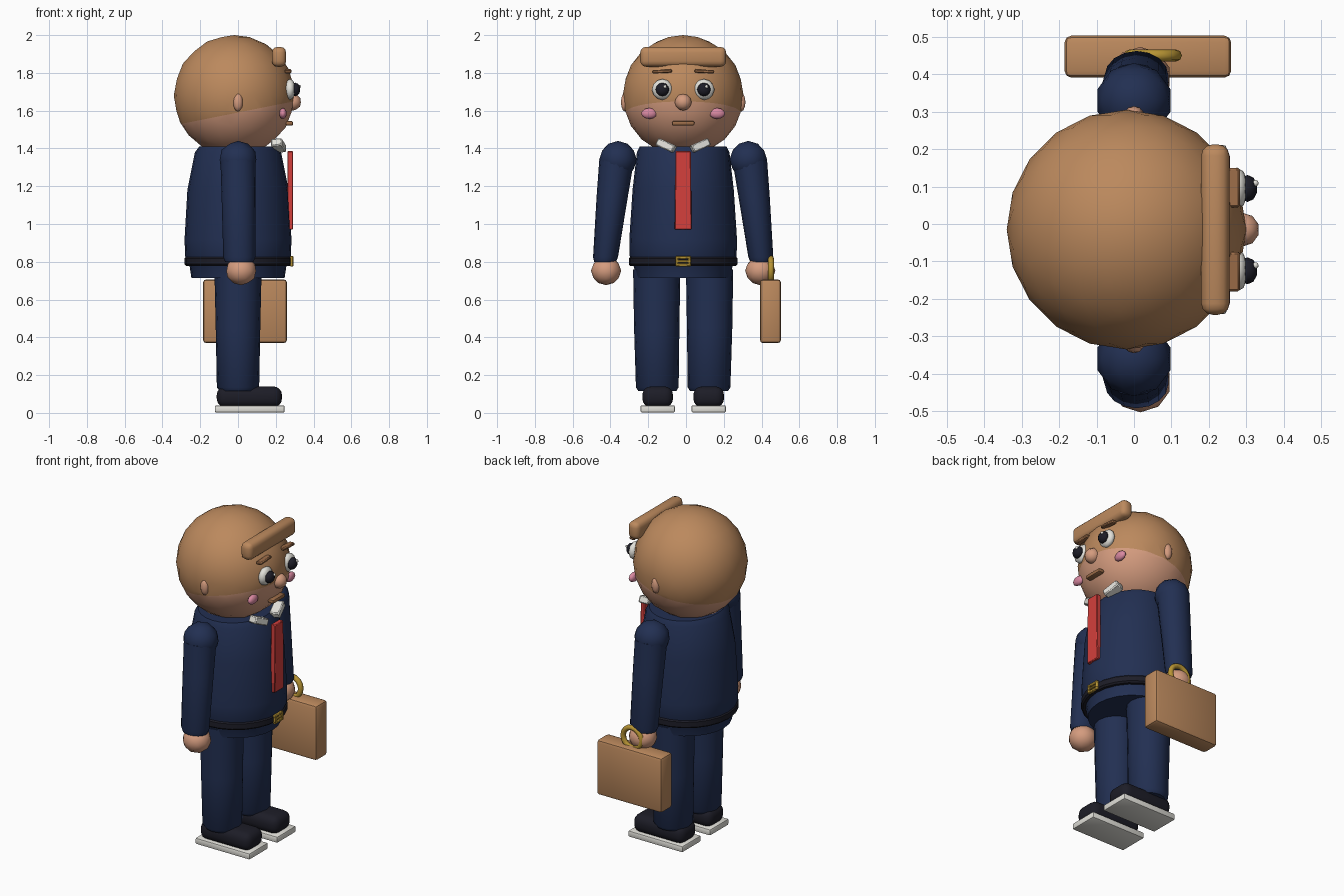
import bpy, bmesh, math
from mathutils import Matrix, Vector

if "Cube" in bpy.data.objects:
    bpy.data.objects.remove(bpy.data.objects["Cube"])

C = -0.015  # symmetry line of the figure (it faces +x)

def mat(name, r, g, b):
    m = bpy.data.materials.new(name)
    m.diffuse_color = (r, g, b, 1)
    m.use_nodes = True
    m.node_tree.nodes["Principled BSDF"].inputs["Base Color"].default_value = m.diffuse_color
    return m

NAVY = mat("navy cloth", 0.016, 0.029, 0.085)
TAN = mat("tan", 0.50, 0.25, 0.11)
BROWN = mat("dark tan", 0.33, 0.15, 0.065)
SKIN = mat("skin", 0.66, 0.33, 0.21)
RED = mat("red", 0.66, 0.05, 0.045)
BLACK = mat("black", 0.012, 0.012, 0.02)
WHITE = mat("white", 0.76, 0.75, 0.70)
GOLD = mat("gold", 0.48, 0.30, 0.035)
PINK = mat("pink", 0.70, 0.25, 0.36)

def finish(name, bm, *mats, angle=40):
    bmesh.ops.recalc_face_normals(bm, faces=bm.faces)
    me = bpy.data.meshes.new(name)
    bm.to_mesh(me)
    bm.free()
    for m in mats:
        me.materials.append(m)
    for p in me.polygons:
        p.use_smooth = True
    me.set_sharp_from_angle(angle=math.radians(angle))
    ob = bpy.data.objects.new(name, me)
    bpy.context.collection.objects.link(ob)
    return ob

def place(loc, scale=(1, 1, 1), rot=None):
    m = Matrix.Translation(loc)
    if rot:
        m = m @ rot
    return m @ Matrix.Diagonal((*scale, 1))

def ball(name, loc, radii, m, sub=2):
    bm = bmesh.new()
    bmesh.ops.create_icosphere(bm, subdivisions=sub, radius=1, matrix=place(loc, radii))
    return finish(name, bm, m, angle=60)

def box(name, loc, size, m, bevel=0.01, seg=2, rot=None, taper=1):
    bm = bmesh.new()
    bmesh.ops.create_cube(bm, size=1, matrix=place((0, 0, 0), size))
    for v in bm.verts:
        if v.co.z > 0:
            v.co.y *= taper
    if bevel:
        bmesh.ops.bevel(bm, geom=bm.edges[:], offset=bevel, segments=seg,
                        profile=0.5, affect='EDGES')
    bmesh.ops.transform(bm, matrix=place(loc, rot=rot), verts=bm.verts)
    return finish(name, bm, m)

def loft(name, rings, m, n=16):
    """rings: (x, y, z, rx, ry) ellipses stacked bottom to top."""
    bm = bmesh.new()
    loops = [[bm.verts.new((x + rx * math.cos(math.tau * i / n),
                            y + ry * math.sin(math.tau * i / n), z)) for i in range(n)]
             for x, y, z, rx, ry in rings]
    for a, b in zip(loops, loops[1:]):
        for i in range(n):
            j = (i + 1) % n
            bm.faces.new((a[i], a[j], b[j], b[i]))
    bm.faces.new(loops[0])
    bm.faces.new(loops[-1])
    return finish(name, bm, m)

def ring(name, loc, R, r, m, n=16, k=8):
    """torus around the y axis"""
    bm = bmesh.new()
    g = []
    for i in range(n):
        a = math.tau * i / n
        row = []
        for j in range(k):
            b = math.tau * j / k
            d = R + r * math.cos(b)
            row.append(bm.verts.new((loc[0] + d * math.cos(a), loc[1] + r * math.sin(b),
                                     loc[2] + d * math.sin(a))))
        g.append(row)
    for i in range(n):
        for j in range(k):
            i2, j2 = (i + 1) % n, (j + 1) % k
            bm.faces.new((g[i][j], g[i2][j], g[i2][j2], g[i][j2]))
    return finish(name, bm, m, angle=60)

# head: one sphere, split by a sloping hair line
bm = bmesh.new()
bmesh.ops.create_icosphere(bm, subdivisions=3, radius=1,
                           matrix=place((-0.02, C, 1.68), (0.32, 0.32, 0.32)))
hair_point, hair_normal = Vector((0, C, 1.59)), Vector((-0.2, 0, 1)).normalized()
bmesh.ops.bisect_plane(bm, geom=bm.verts[:] + bm.edges[:] + bm.faces[:],
                       plane_co=hair_point, plane_no=hair_normal)
for f in bm.faces:
    f.material_index = int((f.calc_center_median() - hair_point).dot(hair_normal) > 0)
finish("head", bm, SKIN, TAN, angle=60)
box("fringe", (0.217, C, 1.885), (0.075, 0.455, 0.105), TAN, 0.03, 3)

# face
ball("nose", (0.29, C, 1.645), (0.045, 0.045, 0.045), SKIN)
box("mouth", (0.272, C, 1.533), (0.04, 0.12, 0.025), BROWN, 0.01)
for s in (-1, 1):
    ball("eye_white", (0.275, C + s * 0.11, 1.712), (0.03, 0.056, 0.056), WHITE)
    ball("pupil", (0.303, C + s * 0.11, 1.712), (0.027, 0.036, 0.036), BLACK)
    ball("eye_glint", (0.324, C + s * 0.11 + 0.014, 1.727), (0.01, 0.01, 0.01), WHITE, 1)
    box("eyebrow", (0.265, C + s * 0.112, 1.808), (0.035, 0.105, 0.018), BROWN, 0.005, 1,
        Matrix.Rotation(s * -0.05, 4, 'X'))
    ball("cheek", (0.238, C + s * 0.18, 1.585), (0.02, 0.043, 0.029), PINK)
    ball("ear", (0.0, C + s * 0.308, 1.645), (0.026, 0.022, 0.05), SKIN)

# jacket, belt and buckle
loft("jacket", [(0, C, 0.715, 0.247, 0.25), (0, C, 0.77, 0.255, 0.26),
                (0, C, 0.83, 0.28, 0.283), (0, C, 0.92, 0.283, 0.285),
                (0, C, 1.18, 0.268, 0.268), (0, C, 1.38, 0.228, 0.245),
                (0, C, 1.41, 0.205, 0.23)], NAVY, 24)
loft("belt", [(0, C, 0.778, 0.275, 0.28), (0, C, 0.787, 0.284, 0.288),
              (0, C, 0.818, 0.284, 0.288), (0, C, 0.827, 0.275, 0.28)], BLACK, 24)
for s in (-1, 1):
    box("buckle_bar", (0.284, C, 0.803 + s * 0.02), (0.018, 0.082, 0.016), GOLD, 0.004, 1)
    box("buckle_side", (0.284, C + s * 0.033, 0.803), (0.018, 0.016, 0.05), GOLD, 0.004, 1)
box("buckle_prong", (0.286, C, 0.803), (0.014, 0.06, 0.012), GOLD, 0.003, 1)

# tie and shirt collar
box("tie", (0.277, C, 1.178), (0.03, 0.09, 0.415), RED, 0.004, 1, taper=0.9)
for s in (-1, 1):
    box("collar", (0.215, C + s * 0.09, 1.415), (0.06, 0.1, 0.042), WHITE, 0.006, 1,
        Matrix.Rotation(s * 0.42, 4, 'X') @ Matrix.Rotation(s * 0.25, 4, 'Z'))

# limbs
for s in (-1, 1):
    ball("shoulder", (0.0, C + s * 0.345, 1.34), (0.102, 0.1, 0.1), NAVY)
    loft("sleeve", [(0.007, C + s * 0.413, 0.80, 0.075, 0.058),
                    (0.007, C + s * 0.411, 0.825, 0.085, 0.066),
                    (0.003, C + s * 0.375, 1.15, 0.09, 0.083),
                    (0.0, C + s * 0.352, 1.34, 0.093, 0.092)], NAVY)
    ball("hand", (0.017, C + s * 0.408, 0.752), (0.082, 0.08, 0.076), SKIN)
    loft("trouser_leg", [(0, C + s * 0.137, 0.115, 0.095, 0.1),
                         (0, C + s * 0.137, 0.135, 0.112, 0.113),
                         (0, C + s * 0.14, 0.45, 0.118, 0.12),
                         (0, C + s * 0.14, 0.76, 0.125, 0.125)], NAVY)
    box("shoe", (0.06, C + s * 0.135, 0.085), (0.345, 0.162, 0.11), BLACK, 0.045, 4)
    box("shoe_sole", (0.062, C + s * 0.135, 0.021), (0.37, 0.182, 0.038), WHITE, 0.008, 2)

# briefcase
box("briefcase", (0.037, 0.447, 0.538), (0.445, 0.112, 0.338), TAN, 0.018, 2)
ring("briefcase_handle", (0.05, 0.45, 0.755), 0.062, 0.016, GOLD)
